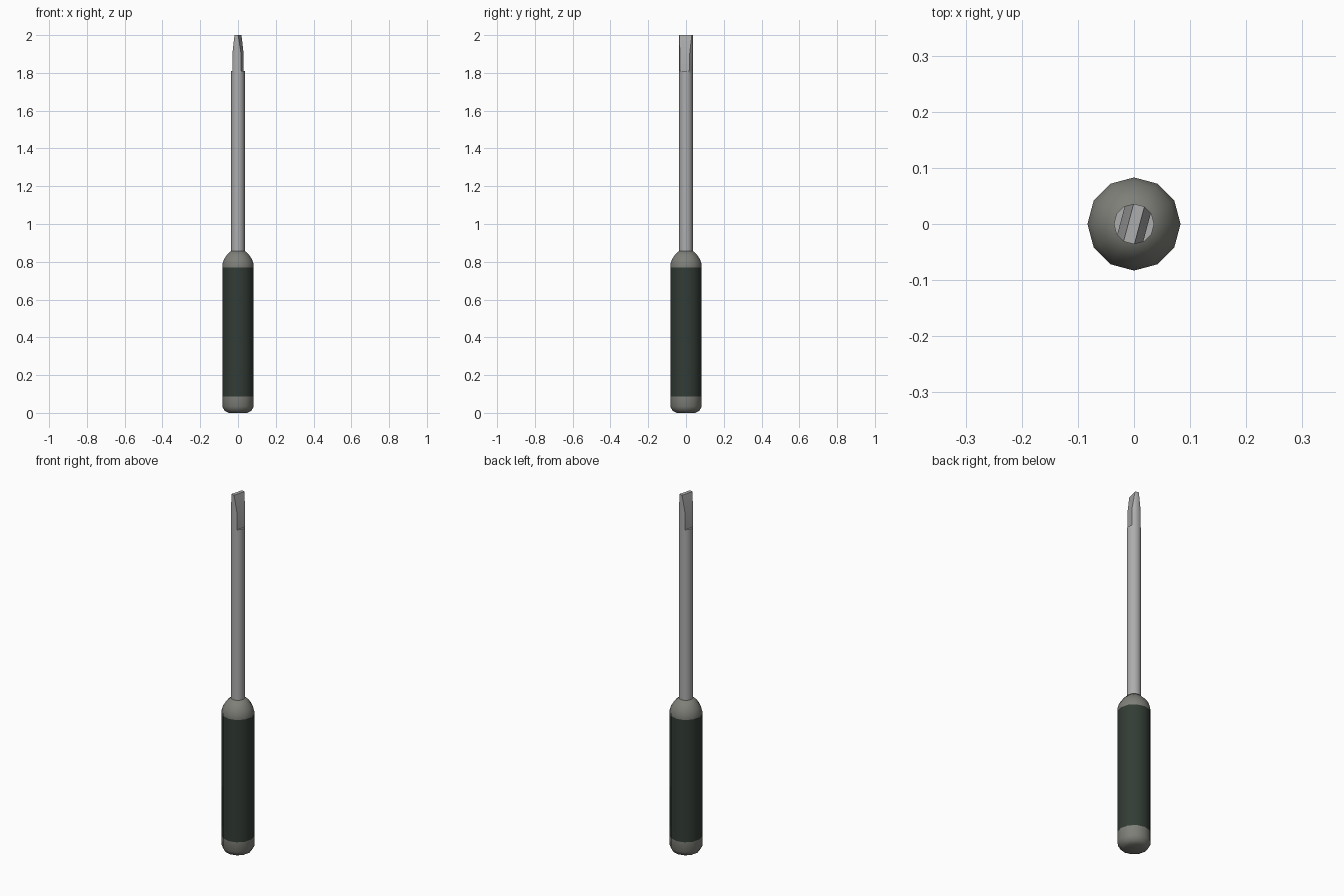
import bpy, bmesh, math
from mathutils import Vector

if "Cube" in bpy.data.objects:
    bpy.data.objects.remove(bpy.data.objects["Cube"])

SIDES = 12


def material(name, rgb):
    m = bpy.data.materials.new(name)
    m.diffuse_color = (*rgb, 1)
    m.use_nodes = True
    m.node_tree.nodes["Principled BSDF"].inputs["Base Color"].default_value = m.diffuse_color
    return m


steel = material("steel", (0.42, 0.42, 0.42))
cap_grey = material("cap grey", (0.21, 0.215, 0.19))
grip_green = material("dark green grip", (0.033, 0.045, 0.036))


def lathe(bm, profile):
    """Revolve (radius, z) pairs into a closed solid."""
    rings = []
    for r, z in profile:
        rings.append([bm.verts.new((r * math.cos(2 * math.pi * i / SIDES),
                                    r * math.sin(2 * math.pi * i / SIDES), z))
                      for i in range(SIDES)])
    for a, b in zip(rings, rings[1:]):
        for i in range(SIDES):
            j = (i + 1) % SIDES
            bm.faces.new((a[i], a[j], b[j], b[i]))
    bm.faces.new(rings[0][::-1])
    bm.faces.new(rings[-1])


def finish(bm, name, mats, angle):
    bmesh.ops.recalc_face_normals(bm, faces=bm.faces)
    me = bpy.data.meshes.new(name)
    bm.to_mesh(me)
    bm.free()
    for m in mats:
        me.materials.append(m)
    ob = bpy.data.objects.new(name, me)
    bpy.context.collection.objects.link(ob)
    bpy.ops.object.select_all(action='DESELECT')
    ob.select_set(True)
    bpy.context.view_layer.objects.active = ob
    bpy.ops.object.shade_smooth_by_angle(angle=math.radians(angle))
    return ob


# Handle: rounded ends in grey, the long middle in dark green
bm = bmesh.new()
lathe(bm, [(0.05, 0), (0.07, 0.01), (0.083, 0.033), (0.083, 0.088),
           (0.083, 0.77), (0.083, 0.785), (0.075, 0.812), (0.06, 0.835), (0.036, 0.858)])
for f in bm.faces:
    f.material_index = 1 if 0.1 < f.calc_center_median().z < 0.76 else 0
finish(bm, "handle", [cap_grey, grip_green], 45)

# Shaft
bm = bmesh.new()
lathe(bm, [(0.036, 0.84), (0.036, 1.81)])
finish(bm, "shaft", [steel], 40)

# Flat blade: round bar cut by two parallel flats and two slopes, turned 15 degrees
bm = bmesh.new()
lathe(bm, [(0.036, 1.80), (0.036, 2.0)])
turn = math.radians(-15)
for side in (1, -1):
    n = Vector((math.cos(turn), math.sin(turn), 0)) * side
    slope = n * 0.10 + Vector((0, 0, 0.014))
    for point, normal in ((n * 0.024, n),
                          (n * 0.010 + Vector((0, 0, 2.0)), slope.normalized())):
        cut = bmesh.ops.bisect_plane(bm, geom=bm.verts[:] + bm.edges[:] + bm.faces[:],
                                     plane_co=point, plane_no=normal, clear_outer=True)
        edges = [e for e in cut["geom_cut"] if isinstance(e, bmesh.types.BMEdge)]
        bmesh.ops.holes_fill(bm, edges=edges, sides=0)
finish(bm, "blade", [steel], 31)
bpy.data.objects["blade"].data.update()
